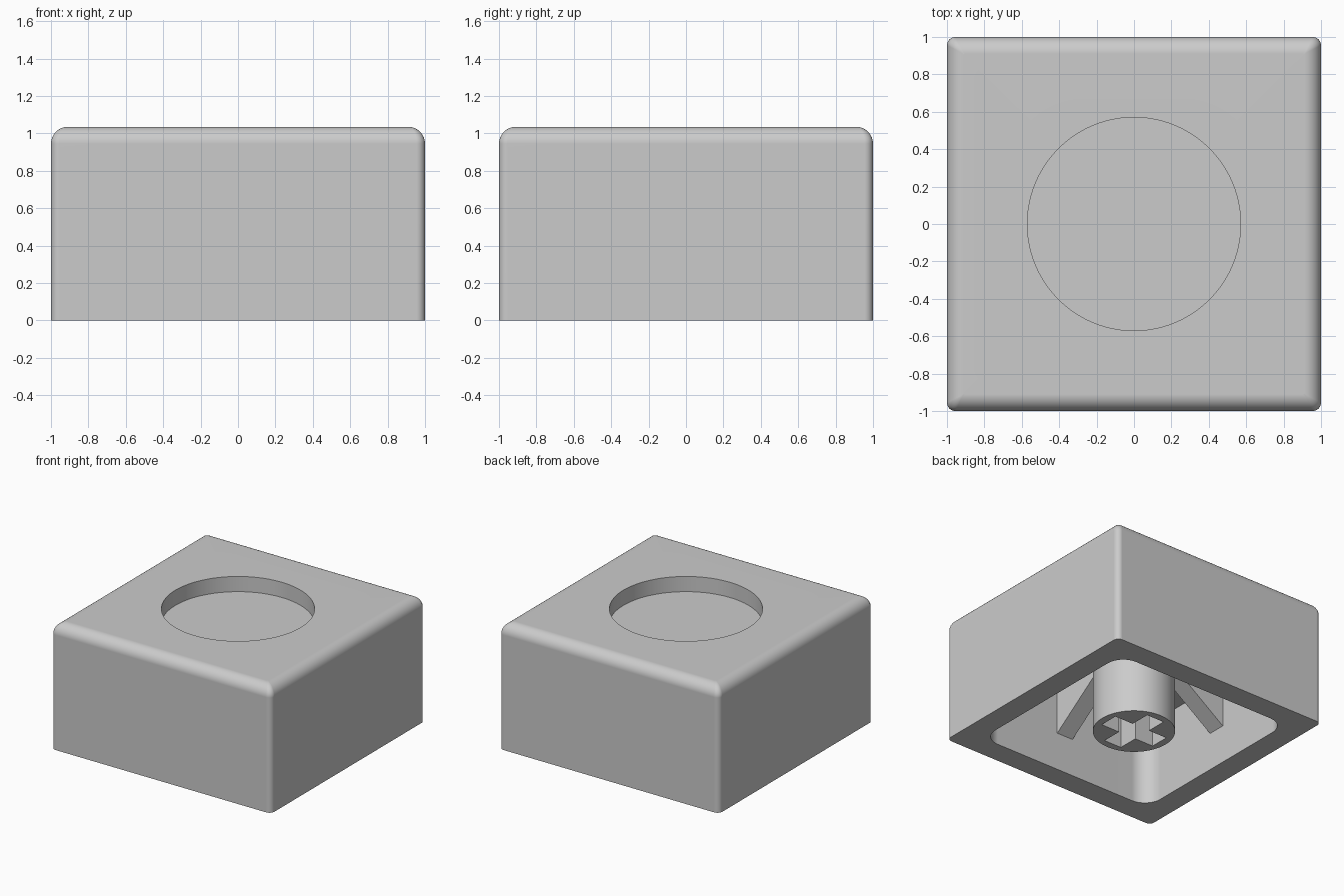
import bpy, bmesh
from math import sin, cos, pi

if "Cube" in bpy.data.objects:
    bpy.data.objects.remove(bpy.data.objects["Cube"], do_unlink=True)

GREY = (0.6, 0.6, 0.6, 1)
plastic = bpy.data.materials.new("grey plastic")
plastic.use_nodes = True
plastic.diffuse_color = GREY
plastic.node_tree.nodes["Principled BSDF"].inputs["Base Color"].default_value = GREY

HEIGHT, ROUND, CEILING, WALL = 1.035, 0.09, 0.71, 0.81
STEM, RIB = 0.31, 0.075


def circle(bm, r, z, n=96):
    return [bm.verts.new((r * cos(2 * pi * i / n), r * sin(2 * pi * i / n), z))
            for i in range(n)]


def rounded_square(bm, half, r, z, seg=8):
    ring = []
    for k in range(4):
        mid = pi / 4 + k * pi / 2
        sx, sy = (1 if cos(mid) > 0 else -1), (1 if sin(mid) > 0 else -1)
        for i in range(seg + 1):
            a = k * pi / 2 + i / seg * pi / 2
            ring.append(bm.verts.new((sx * (half - r) + r * cos(a),
                                      sy * (half - r) + r * sin(a), z)))
    return ring


def cross(bm, arm, w, z):
    ring = []
    for k in range(4):
        c, s = round(cos(k * pi / 2)), round(sin(k * pi / 2))
        for x, y in ((arm, -w), (arm, w), (w, w)):
            ring.append(bm.verts.new((x * c - y * s, x * s + y * c, z)))
    return ring


def loft(bm, rings):
    for a, b in zip(rings, rings[1:]):
        for i in range(len(a)):
            j = (i + 1) % len(a)
            bm.faces.new((a[i], a[j], b[j], b[i]))


def fill_between(bm, outer, inner):
    edges = [bm.edges.get((r[i - 1], r[i])) for r in (outer, inner) for i in range(len(r))]
    bmesh.ops.triangle_fill(bm, use_beauty=True, edges=edges)


def finish(bm, name):
    bmesh.ops.recalc_face_normals(bm, faces=bm.faces)
    mesh = bpy.data.meshes.new(name)
    bm.to_mesh(mesh)
    bm.free()
    mesh.materials.append(plastic)
    ob = bpy.data.objects.new(name, mesh)
    bpy.context.collection.objects.link(ob)
    bpy.ops.object.select_all(action='DESELECT')
    ob.select_set(True)
    bpy.context.view_layer.objects.active = ob
    bpy.ops.object.shade_smooth_by_angle(angle=pi / 6)
    weighted = ob.modifiers.new("flat face normals", 'WEIGHTED_NORMAL')
    weighted.keep_sharp = True
    return ob


# Cap shell: round dish on top, rounded rim, hollow underside
bm = bmesh.new()
dish = [circle(bm, 0.57, HEIGHT - 0.125), circle(bm, 0.57, HEIGHT)]
loft(bm, dish)
bm.faces.new(dish[0])
outside = []
steps = 8
for i in range(steps + 1):
    a = pi / 2 * i / steps
    inset = ROUND * (1 - sin(a))
    outside.append(rounded_square(bm, 1 - inset, max(0.045 * (1 - inset / ROUND), 0.004),
                                  HEIGHT - ROUND * (1 - cos(a))))
outside += [rounded_square(bm, 1, 0.045, 0),
            rounded_square(bm, WALL, 0.15, 0),
            rounded_square(bm, WALL, 0.15, CEILING)]
loft(bm, outside)
bm.faces.new(outside[-1])
fill_between(bm, outside[0], dish[1])
finish(bm, "cap_shell")

# Round stem with a cross-shaped socket
bm = bmesh.new()
tube = [circle(bm, STEM, 0), circle(bm, STEM, CEILING + 0.02)]
socket = [cross(bm, 0.25, 0.08, 0), cross(bm, 0.25, 0.08, 0.42)]
loft(bm, tube)
loft(bm, socket)
bm.faces.new(tube[1])
bm.faces.new(socket[1])
fill_between(bm, tube[0], socket[0])
finish(bm, "stem")

# Sloped ribs from the stem to the middle of each wall
for k, side in enumerate(("left", "back", "right", "front")):
    bm = bmesh.new()
    profile = ((WALL + 0.02, 0.3), (WALL + 0.02, CEILING + 0.02),
               (STEM - 0.03, CEILING + 0.02), (STEM - 0.03, 0.69))
    rings = [[bm.verts.new((x, y, z)) for x, z in profile] for y in (-RIB, RIB)]
    loft(bm, rings)
    for ring in rings:
        bm.faces.new(ring)
    rib = finish(bm, side + "_rib")
    rib.rotation_euler.z = k * pi / 2
